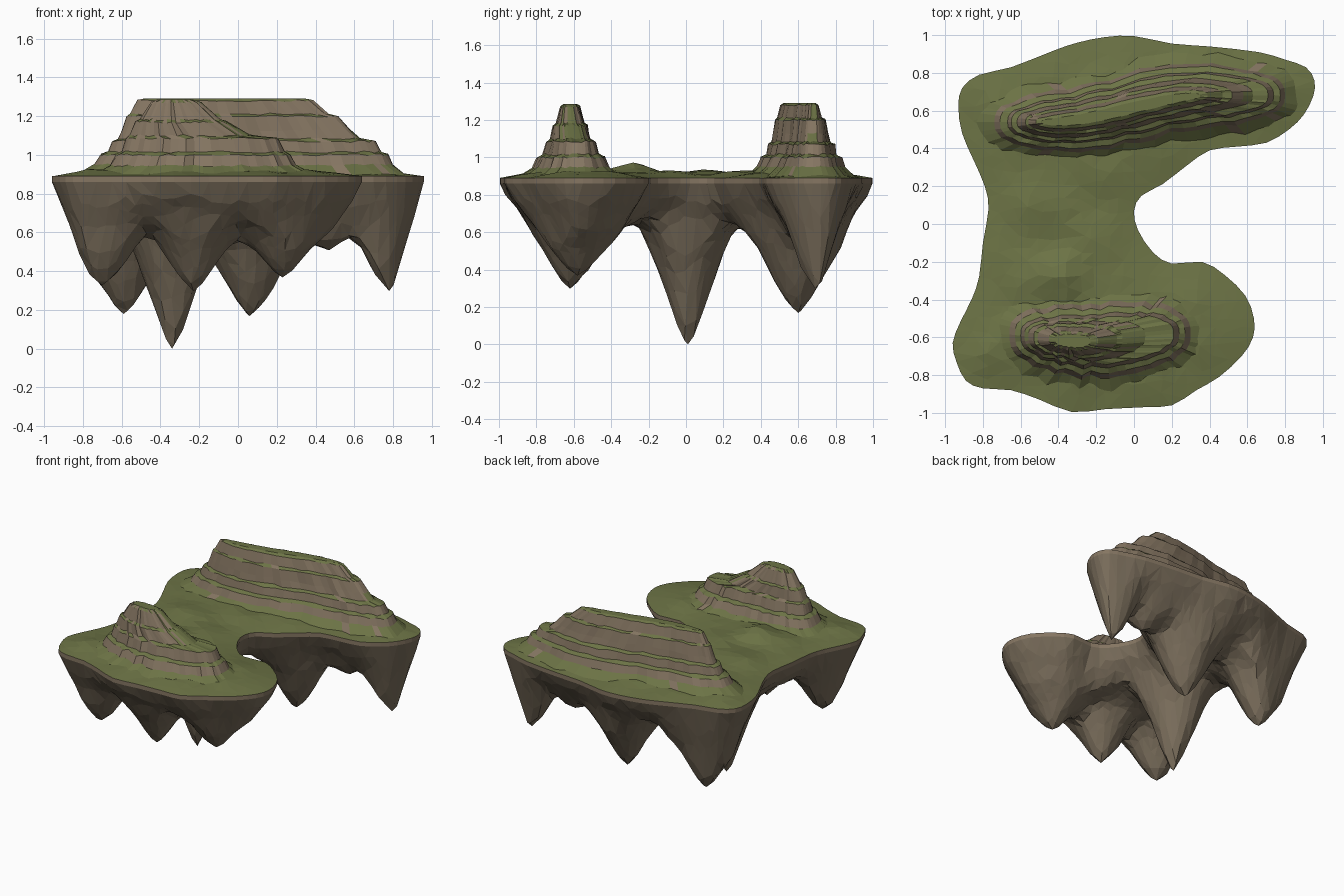
import bpy, bmesh, math, random
from mathutils import Vector, noise
from mathutils.geometry import delaunay_2d_cdt, intersect_point_line

if "Cube" in bpy.data.objects:
    bpy.data.objects.remove(bpy.data.objects["Cube"])

random.seed(4)
RIM_LOW, RIM_TOP = 0.86, 0.89


def material(name, rgb):
    m = bpy.data.materials.new(name)
    m.diffuse_color = (*rgb, 1)
    m.use_nodes = True
    m.node_tree.nodes["Principled BSDF"].inputs["Base Color"].default_value = m.diffuse_color
    return m


GRASS = material("moss green", (0.150, 0.172, 0.060))
CLIFF = material("cliff brown", (0.235, 0.180, 0.122))
ROCK = material("underside brown", (0.195, 0.155, 0.106))


def finish(name, bm, mats):
    me = bpy.data.meshes.new(name)
    bm.to_mesh(me)
    bm.free()
    for m in mats:
        me.materials.append(m)
    ob = bpy.data.objects.new(name, me)
    bpy.context.collection.objects.link(ob)
    return ob


# Island outline seen from above, clockwise
KEYS = [(-.93, .62), (-.91, .72), (-.82, .79), (-.65, .83), (-.42, .92), (-.3, .96), (-.15, .99),
        (0, .995), (.2, .955), (.4, .94), (.66, .91), (.8, .87), (.91, .83), (.955, .76), (.95, .68),
        (.9, .58), (.82, .5), (.7, .43), (.55, .41), (.4, .39), (.28, .31), (.15, .21), (.04, .15),
        (0, .07), (.02, -.03), (.1, -.15), (.2, -.21), (.36, -.2), (.48, -.27), (.59, -.38),
        (.635, -.5), (.63, -.6), (.57, -.7), (.45, -.81), (.33, -.88), (.2, -.96), (.05, -.97),
        (-.15, -.98), (-.33, -.995), (-.5, -.93), (-.65, -.88), (-.8, -.87), (-.89, -.83),
        (-.94, -.73), (-.96, -.63), (-.92, -.52), (-.86, -.4), (-.82, -.28), (-.8, -.1),
        (-.77, .08), (-.79, .2), (-.85, .34), (-.91, .48)]


def smooth_loop(keys):
    p = [Vector(k) for k in keys]
    out = []
    for i in range(len(p)):
        a, b, c, d = p[i - 1], p[i], p[(i + 1) % len(p)], p[(i + 2) % len(p)]
        out += [b, (b + c) * 0.5625 - (a + d) * 0.0625]
    return out


OUTLINE = smooth_loop(KEYS)[::-1]
SEGS = list(zip(OUTLINE, OUTLINE[1:] + OUTLINE[:1]))


def edge_dist(p):
    best = 9
    for a, b in SEGS:
        q, t = intersect_point_line(p, a, b)
        q = a.lerp(b, min(1, max(0, t)))
        best = min(best, (p - q.to_2d()).length)
    return best


# Hanging rock spikes: tip x, y, z and width
SPIKES = [(-.70, -.60, .33, .25), (-.23, -.62, .30, .24), (.23, -.58, .37, .27),
          (-.34, .01, 0, .21), (-.59, .60, .18, .27), (.06, .60, .17, .27),
          (.78, .69, .30, .22), (.47, .65, .52, .22)]


def under_height(p, d):
    edge = min(1, d / 0.15) ** 0.65
    total = (0.2 + 0.05 * noise.noise((p.x * 4, p.y * 4, 3))) ** 4
    for x, y, z, w in SPIKES:
        r = (p - Vector((x, y))).length
        r *= 1 + 0.18 * noise.noise((p.x * 6, p.y * 6, 7))
        total += ((RIM_LOW - z) * math.exp(-(r / w) ** 1.6)) ** 4
    return max(0, RIM_LOW - edge * total ** 0.25)


def top_height(p, d):
    k = min(1, d / 0.2)
    bump = 0.05 * math.exp(-((p.x + .4) ** 2 + (p.y + .28) ** 2) / 0.012)
    return RIM_TOP + k * (0.03 + bump + 0.022 * noise.noise((p.x * 5, p.y * 5, 1)))


def island_sheet(step, height, extra=()):
    """Triangulated sheet inside the outline, lifted by a height rule."""
    pts = list(OUTLINE)
    n = int(1 / step) + 1
    for i in range(-n, n + 1):
        for j in range(-n, n + 1):
            p = Vector((i + random.uniform(-.3, .3), j + random.uniform(-.3, .3))) * step
            if edge_dist(p) > step * 0.5 and all((p - e).length > step * 0.4 for e in extra):
                pts.append(p)
    pts += extra
    vs, _, fs, *_ = delaunay_2d_cdt(pts, [], [list(range(len(OUTLINE)))], 1, 1e-5)
    bm = bmesh.new()
    bv = []
    for v in vs:
        d = edge_dist(v)
        bv.append(bm.verts.new((v.x, v.y, height(v, d if d > 1e-4 else 0))))
    for f in fs:
        bm.faces.new([bv[i] for i in f])
    bmesh.ops.delete(bm, geom=[v for v in bm.verts if not v.link_faces], context='VERTS')
    return bm


# Grassy plateau
finish("grass_plateau", island_sheet(0.07, top_height), [GRASS])

# Underside with spikes
bm = island_sheet(0.048, under_height, [Vector(s[:2]) for s in SPIKES])
bmesh.ops.reverse_faces(bm, faces=bm.faces[:])
finish("rock_underside", bm, [ROCK])

# Rim band between plateau and underside
bm = bmesh.new()
lo = [bm.verts.new((p.x, p.y, RIM_LOW)) for p in OUTLINE]
hi = [bm.verts.new((p.x, p.y, RIM_TOP)) for p in OUTLINE]
for i in range(len(lo)):
    j = (i + 1) % len(lo)
    bm.faces.new((lo[i], lo[j], hi[j], hi[i]))
finish("rim_band", bm, [CLIFF])


# Terraced mesas: stacked rings around a bent spine; flat ledges are grass
def mesa(name, levels, spine, n=60):
    bm = bmesh.new()
    gully = [random.uniform(-.07, .07) for _ in range(n)]
    rings = []
    for z, x0, x1, hw in levels:
        ring = []
        for i in range(n):
            a = 2 * math.pi * i / n
            c, s = math.cos(a), math.sin(a)
            k = 1 + gully[i] + random.uniform(-.025, .025)
            x = (x0 + x1) / 2 + (x1 - x0) / 2 * c
            y = spine(x) + hw * k * math.copysign(abs(s) ** 0.7, s)
            dz = random.uniform(-.006, .006) if z < levels[-1][0] else 0
            ring.append(bm.verts.new((x, y, z + dz)))
        rings.append(ring)
    for a, b in zip(rings, rings[1:]):
        for i in range(n):
            j = (i + 1) % n
            bm.faces.new((a[i], a[j], b[j], b[i]))
    bm.faces.new(rings[-1])
    bm.normal_update()
    for f in bm.faces:
        f.material_index = 0 if f.normal.z > 0.66 else 1
    finish(name, bm, [GRASS, CLIFF])


def back_spine(x):
    t = min(1, max(0, (x + .45) / .85))
    return 0.54 + 0.14 * t * t * (3 - 2 * t)


# Levels: height, left x, right x, half width
mesa("back_mesa", [(.89, -.84, .88, .25), (.95, -.74, .80, .185), (1.0, -.71, .775, .165),
                   (1.015, -.67, .74, .137), (1.07, -.65, .71, .125), (1.083, -.62, .63, .103),
                   (1.13, -.60, .58, .095), (1.20, -.575, .52, .083), (1.21, -.56, .47, .066),
                   (1.28, -.52, .39, .048), (1.29, -.49, .35, .03)], back_spine)
mesa("front_mesa", [(.89, -.76, .40, .27), (.945, -.66, .30, .195), (1.0, -.63, .27, .17),
                    (1.015, -.60, .24, .14), (1.085, -.58, .21, .122), (1.10, -.56, .06, .102),
                    (1.17, -.53, -.06, .09), (1.182, -.51, -.09, .074), (1.27, -.45, -.19, .05),
                    (1.285, -.42, -.23, .035)], lambda x: -0.6 + 0.02 * math.sin(x * 6))
